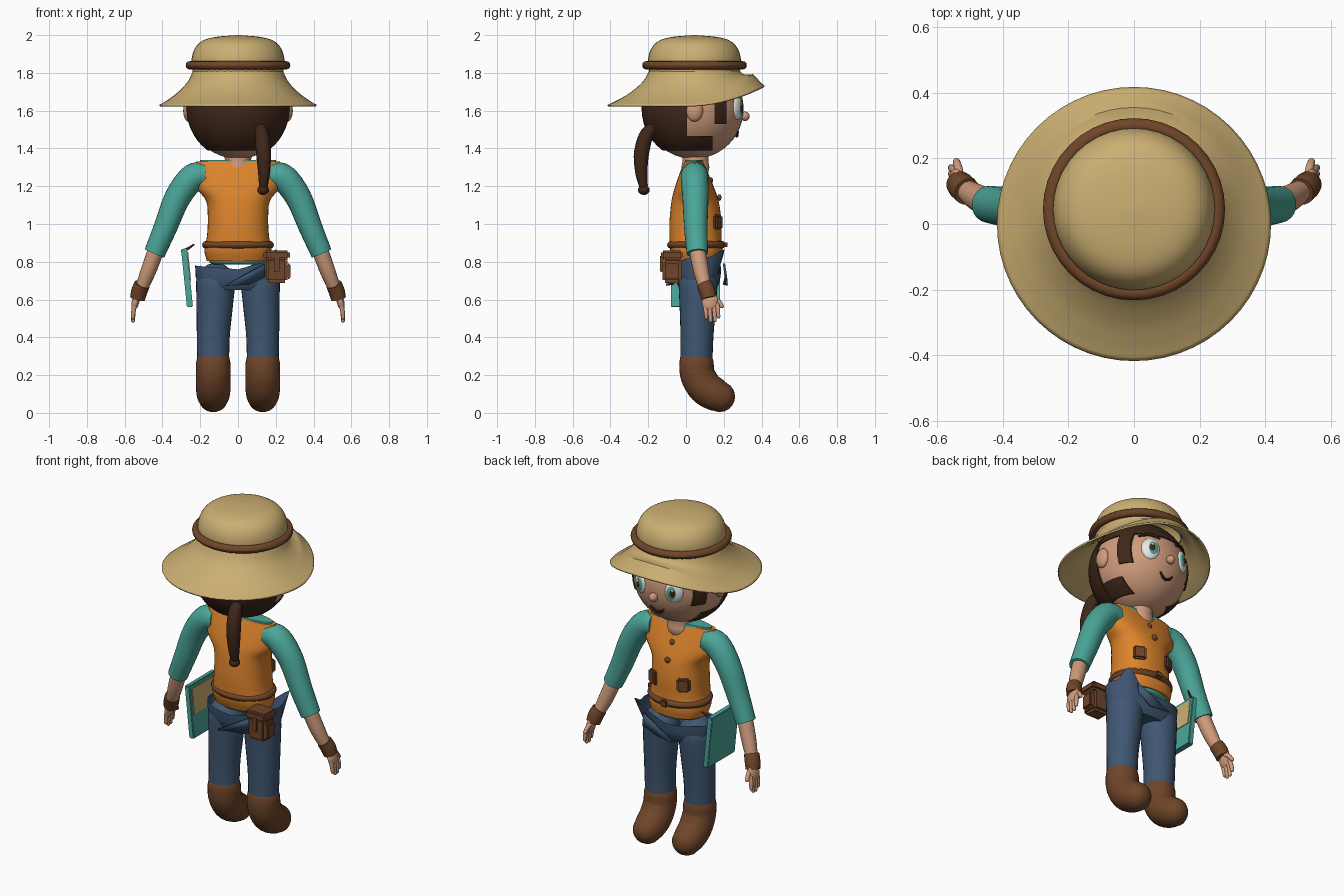
import bpy, bmesh
from math import sin, cos, pi, exp, atan2
from mathutils import Vector, Matrix, Euler

cube = bpy.data.objects.get("Cube")
if cube:
    bpy.data.objects.remove(cube, do_unlink=True)


def material(name, *rgb):
    m = bpy.data.materials.new(name)
    m.use_nodes = True
    m.diffuse_color = (*rgb, 1)
    m.node_tree.nodes["Principled BSDF"].inputs["Base Color"].default_value = (*rgb, 1)
    return m


STRAW = material("straw", .60, .43, .17)
LEATHER = material("leather brown", .16, .06, .022)
HAIR = material("dark hair", .05, .02, .01)
SKIN = material("skin", .62, .33, .2)
ORANGE = material("orange cloth", .72, .23, .025)
TEAL = material("teal cloth", .07, .38, .32)
DENIM = material("denim", .05, .095, .17)
WHITE = material("eye white", .85, .85, .85)


def finish(name, bm, mat):
    bmesh.ops.recalc_face_normals(bm, faces=bm.faces)
    mesh = bpy.data.meshes.new(name)
    bm.to_mesh(mesh)
    bm.free()
    mesh.materials.append(mat)
    mesh.shade_smooth()
    mesh.set_sharp_from_angle(angle=.7)
    ob = bpy.data.objects.new(name, mesh)
    bpy.context.collection.objects.link(ob)
    return ob


def spline(keys, steps=4):
    """Smooth interpolation through a list of equal-length tuples."""
    k = [Vector(p) for p in keys]
    k = [k[0] * 2 - k[1]] + k + [k[-1] * 2 - k[-2]]
    out = []
    for i in range(1, len(k) - 2):
        a, b, c, d = k[i - 1:i + 3]
        for s in range(steps):
            t = s / steps
            out.append((2 * b + (c - a) * t + (2 * a - 5 * b + 4 * c - d) * t ** 2
                        + (3 * b - a - 3 * c + d) * t ** 3) / 2)
    return out + [k[-2]]


def skin_rings(name, rings, mat, bottom=True, top=True):
    bm = bmesh.new()
    loops = [[bm.verts.new(p) for p in ring] for ring in rings]
    n = len(loops[0])
    for a, b in zip(loops, loops[1:]):
        for i in range(n):
            bm.faces.new((a[i], a[(i + 1) % n], b[(i + 1) % n], b[i]))
    if bottom:
        bm.faces.new(loops[0])
    if top:
        bm.faces.new(loops[-1])
    return finish(name, bm, mat)


def oval(z, cy, rx, ry, n=2.0, seg=40):
    pts = []
    for i in range(seg):
        c, s = cos(2 * pi * i / seg), sin(2 * pi * i / seg)
        c, s = (abs(v) ** (2 / n) * (1 if v > 0 else -1) for v in (c, s))
        pts.append(Vector((rx * c, cy + ry * s, z)))
    return pts


def body(name, keys, mat, n=2.0, **caps):
    return skin_rings(name, [oval(*k, n) for k in spline(keys)], mat, **caps)


def tube(name, keys, mat, ref=(0, 1, 0), side=1, seg=18, round_ends=True):
    """Round tube along keys of (x, y, z, radius), with dome ends."""
    path = spline([(x * side, y, z, r) for x, y, z, r in keys])
    pos = [p.to_3d() for p in path]
    rad = [p[3] for p in path]
    ring_data = []
    last = len(pos) - 1
    for i, p in enumerate(pos):
        t = (pos[min(i + 1, last)] - pos[max(i - 1, 0)]).normalized()
        dome = [0]
        if round_ends and i == 0:
            dome = [-1.4, -1.1, -.75, -.4, 0]
        elif round_ends and i == last:
            dome = [0, .4, .75, 1.1, 1.4]
        ring_data += [(p + t * sin(a) * rad[i], t, rad[i] * cos(a)) for a in dome]
    rings = []
    for p, t, r in ring_data:
        u = t.cross(Vector(ref)).normalized()
        v = t.cross(u)
        rings.append([p + r * (u * cos(2 * pi * k / seg) + v * sin(2 * pi * k / seg))
                      for k in range(seg)])
    return skin_rings(name, rings, mat)


def ball(name, loc, size, mat, rot=(0, 0, 0), cuts=(), seg=32):
    """Ellipsoid; each cut is (axis, position, direction removed)."""
    bm = bmesh.new()
    bmesh.ops.create_uvsphere(bm, u_segments=seg, v_segments=seg // 2, radius=1)
    bm.transform(Matrix.LocRotScale(Vector(loc), Euler(rot), Vector(size)))
    for axis, at, sign in cuts:
        co, no = Vector(), Vector()
        co[axis], no[axis] = at, sign
        cut = bmesh.ops.bisect_plane(bm, geom=bm.verts[:] + bm.edges[:] + bm.faces[:],
                                     plane_co=co, plane_no=no, clear_outer=True)
        edges = [e for e in cut["geom_cut"] if isinstance(e, bmesh.types.BMEdge)]
        bmesh.ops.holes_fill(bm, edges=edges)
    return finish(name, bm, mat)


def box(name, loc, size, mat, rot=(0, 0, 0), bevel=.01):
    bm = bmesh.new()
    bmesh.ops.create_cube(bm, size=1)
    bmesh.ops.scale(bm, vec=size, verts=bm.verts)
    if bevel:
        bmesh.ops.bevel(bm, geom=bm.edges[:], offset=bevel, segments=2, affect='EDGES')
    bm.transform(Matrix.LocRotScale(Vector(loc), Euler(rot), None))
    return finish(name, bm, mat)


def hoop(name, z, cy, rx, ry, r, mat):
    rings = [oval(z + r * sin(a), cy, rx + r * cos(a), ry + r * cos(a))
             for a in (2 * pi * k / 12 for k in range(13))]
    return skin_rings(name, rings, mat, bottom=False, top=False)


# Hat: crown, band and a flared brim lifted over the face
crown = [(1.80, .24), (1.87, .246), (1.93, .228), (1.97, .188), (1.99, .12), (2.0, .01)]
body("hat_crown", [(z, .045, r, r) for z, r in crown], STRAW, bottom=False)
hoop("hat_band", 1.84, .045, .255, .255, .022, LEATHER)
brim = []
for r, z in spline([(.235, 1.82), (.265, 1.755), (.32, 1.695), (.375, 1.655), (.417, 1.63)]):
    t = (r - .235) / .182
    ring = oval(z, .045 * (1 - t), r, r, seg=56)
    for p in ring:
        p.z += .1 * min(1, t * 1.8) * max(0, p.y / r) ** 2
    brim.append(ring)
hat_brim = skin_rings("hat_brim", brim, STRAW, bottom=False, top=False)
shell = hat_brim.modifiers.new("thickness", 'SOLIDIFY')
shell.thickness = .01

# Head and hair
HEAD = (0, .04, 1.61)


def hair(name, r, *cuts):
    ball(name, HEAD, (r, r, r), HAIR, cuts=cuts, seg=48)


ball("head", HEAD, (.265,) * 3, SKIN, seg=48)
hair("back_hair", .275, (1, .005, 1), (2, 1.39, -1))
hair("jaw_hair", .273, (1, .14, 1), (1, -.02, -1), (2, 1.465, 1), (2, 1.39, -1))
hair("sideburns", .272, (1, .215, 1), (1, .15, -1), (2, 1.53, -1))
hair("fringe", .272, (2, 1.71, -1))
tube("neck", [(0, .05, 1.3, .075), (0, .05, 1.34, .07), (0, .05, 1.42, .075)], SKIN)
tube("ponytail", [(.11, -.15, 1.52, .022), (.125, -.205, 1.48, .036), (.135, -.235, 1.38, .04),
                  (.138, -.237, 1.28, .033), (.135, -.226, 1.205, .024)], HAIR, ref=(1, 0, 0))
ball("ponytail_tip", (.133, -.223, 1.18), (.031, .031, .026), HAIR)

# Face
for s, side in ((1, "left"), (-1, "right")):
    yaw = -s * atan2(.115, .238)
    out = Vector((s * .115, .238, 0)).normalized()
    eye = Vector((s * .11, .268, 1.615))
    ball(side + "_ear", (s * .262, .045, 1.6), (.028, .045, .058), SKIN)
    ball(side + "_eye", eye, (.053, .026, .064), WHITE, (0, 0, yaw))
    gaze = eye + out * .018 - Vector((s * .008, 0, 0))
    ball(side + "_iris", gaze, (.034, .013, .043), TEAL, (0, 0, yaw))
    ball(side + "_pupil", gaze + out * .008, (.018, .008, .024), HAIR, (0, 0, yaw))
    ball(side + "_glint", gaze + out * .014 + Vector((0, 0, .018)), (.008, .004, .008), WHITE)
    tube(side + "_eyebrow", [(.06, .283, 1.695, .008), (.11, .266, 1.71, .011),
                             (.16, .235, 1.695, .007)], HAIR, ref=(0, 0, 1), side=s, seg=8)
ball("nose", (0, .312, 1.57), (.025, .025, .025), SKIN)
tube("mouth", [(-.04, .273, 1.49, .006), (-.02, .27, 1.47, .008), (.01, .269, 1.467, .008),
               (.04, .275, 1.49, .006)], HAIR, ref=(0, 0, 1), seg=8)

# Shirt, vest and belt
body("shirt", [(.785, .06, .13, .1), (.81, .06, .155, .12), (.95, .05, .15, .125),
               (1.1, .045, .15, .115), (1.25, .04, .2, .07), (1.34, .042, .2, .048)], TEAL)
body("vest", [(.805, .06, .165, .125), (.86, .055, .178, .138), (.93, .05, .165, .138),
              (1.02, .05, .16, .137), (1.12, .048, .168, .125), (1.19, .045, .218, .105),
              (1.27, .042, .226, .075), (1.332, .04, .222, .048)], ORANGE, n=2.3)
hoop("belt", .89, .055, .17, .135, .02, LEATHER)
box("belt_buckle", (0, .21, .89), (.055, .02, .045), LEATHER)
for x in (.1, -.1):
    box("vest_pocket", (x, .168, 1.01), (.075, .03, .08), LEATHER, (0, 0, -x * 5))
for z in (1.14, 1.23):
    ball("vest_button", (0, .176 - (z - 1.14) * .5, z), (.017, .012, .017), LEATHER)

# Arms and hands
for s, side in ((1, "left"), (-1, "right")):
    tube(side + "_sleeve", [(.17, .045, 1.26, .066), (.24, .045, 1.245, .073),
                            (.32, .05, 1.14, .069), (.385, .052, .98, .062),
                            (.442, .06, .845, .056)], TEAL, side=s, seg=24, round_ends=False)
    tube(side + "_forearm", [(.435, .06, .86, .043), (.475, .08, .75, .041),
                             (.515, .105, .65, .032)], SKIN, side=s)
    tube(side + "_wristband", [(.507, .098, .68, .042), (.522, .112, .645, .043),
                               (.532, .122, .605, .04)], LEATHER, side=s, round_ends=False)
    ball(side + "_palm", (s * .542, .127, .59), (.02, .042, .05), SKIN, (-.2, -s * .25, 0))
    for y, tip in ((.1, .505), (.122, .488), (.145, .49), (.164, .51)):
        tube(side + "_finger", [(.545, y, .575, .012), (.553, y + .005, .54, .012),
                                (.556, y + .008, tip, .01)], SKIN, side=s, seg=10)
    tube(side + "_thumb", [(.53, .145, .61, .014), (.535, .172, .59, .013),
                           (.54, .19, .565, .011)], SKIN, ref=(1, 0, 0), side=s, seg=10)

# Jeans with a loose open waist, and boots
for s, side in ((1, "left"), (-1, "right")):
    tube(side + "_trouser_leg", [(.131, .055, .24, .084), (.131, .058, .4, .087),
                                 (.124, .062, .56, .096), (.118, .064, .69, .104)],
         DENIM, side=s, seg=28)
    tube(side + "_boot", [(.131, .055, .265, .091), (.131, .062, .2, .092), (.131, .1, .135, .092),
                          (.131, .15, .1, .088), (.131, .178, .086, .082)],
         LEATHER, ref=(1, 0, 0), side=s, seg=28)
waist = [oval(*k, 2.3) for k in ((.65, .063, .18, .09), (.68, .063, .21, .11), (.72, .063, .224, .12))]
rim = oval(.76, .063, .227, .123, 2.3)
for p in rim:
    a = atan2((p.y - .063) / .123, p.x / .227)
    peak = exp(-((a - pi / 4) / .22) ** 2)
    p.x *= 1 + .2 * peak
    p.y += .05 * peak
    p.z += .02 * abs(cos(a)) + .045 * max(0, cos(a)) + .06 * peak
skin_rings("jeans_waist", waist + [rim], DENIM, top=False)
for y, tip in ((-.062, -.095), (.195, .21)):
    bm = bmesh.new()
    bm.faces.new([bm.verts.new(p) for p in ((-.07, tip, .675), (.05, y, .68),
                                            (.14, y + .01, .725), (.14, y, .79))])
    fold = finish("jeans_fold", bm, DENIM)
    fold.modifiers.new("thickness", 'SOLIDIFY').thickness = .012

# Belt pouch
box("pouch", (.205, -.075, .755), (.115, .1, .135), LEATHER, bevel=.015)
box("pouch_lid", (.205, -.075, .835), (.14, .115, .05), LEATHER, bevel=.012)
box("pouch_strap", (.205, -.13, .79), (.03, .014, .09), LEATHER, bevel=.004)
box("pouch_side", (.268, -.075, .75), (.02, .07, .08), LEATHER, bevel=.006)

# Sketchbook with paper and pencil on the right hip
TILT = (0, -.1, 0)
box("sketchbook", (-.27, .05, .715), (.032, .26, .31), TEAL, TILT, bevel=.004)
box("sketchbook_page", (-.26, .05, .775), (.008, .22, .15), STRAW, TILT, bevel=0)
tube("pencil", [(-.295, .15, .855, .007), (-.265, .165, .87, .007), (-.235, .18, .89, .005)],
     LEATHER, seg=8)
